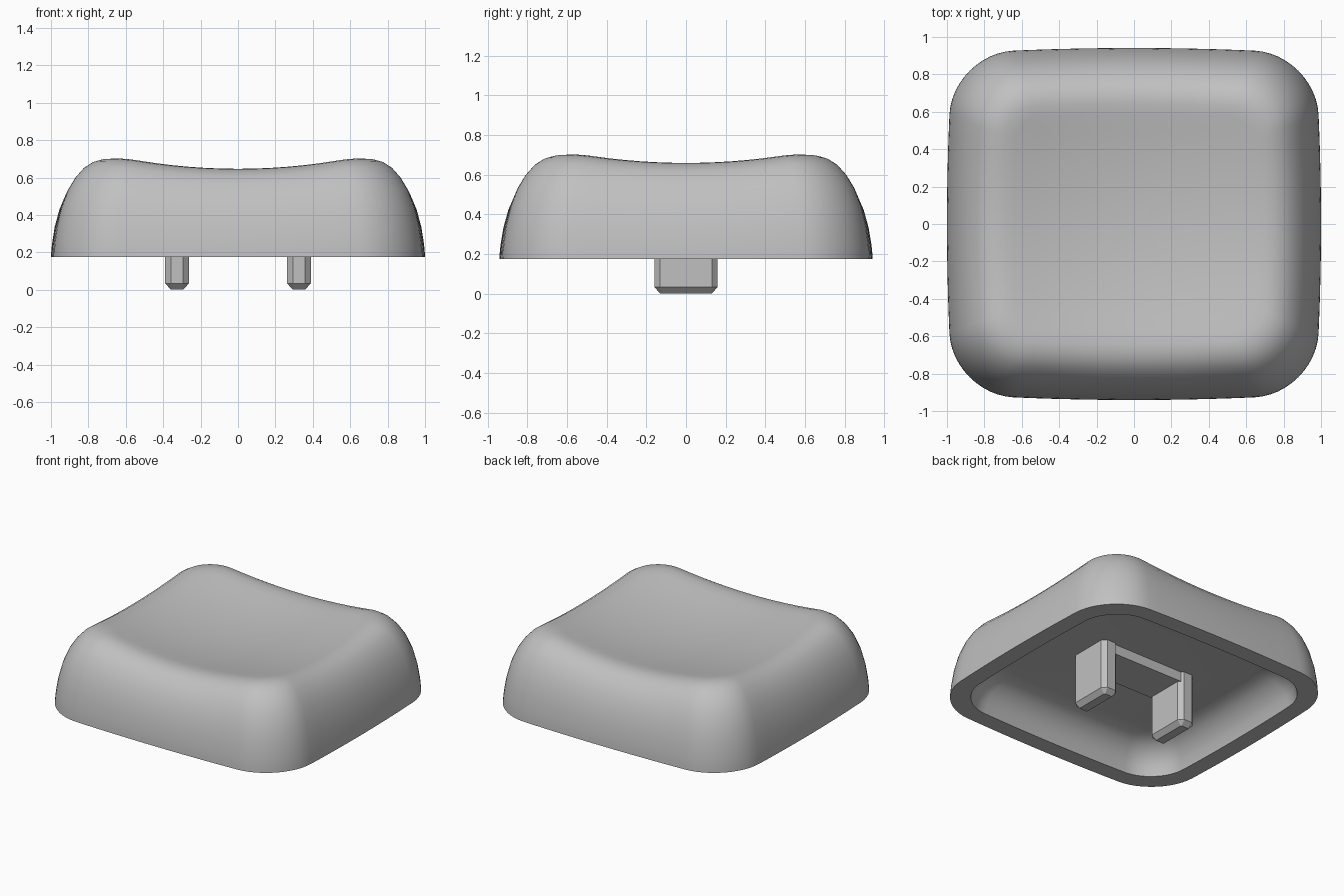
import bpy, bmesh, math

if "Cube" in bpy.data.objects:
    bpy.data.objects.remove(bpy.data.objects["Cube"])

BASE_Z = 0.175     # open underside of the cap
CEILING_Z = 0.39   # roof of the hollow

grey = bpy.data.materials.new("light_grey")
grey.diffuse_color = (0.53, 0.53, 0.53, 1)
grey.use_nodes = True
grey.node_tree.nodes["Principled BSDF"].inputs["Base Color"].default_value = grey.diffuse_color


def finish(bm, name):
    bmesh.ops.recalc_face_normals(bm, faces=bm.faces[:])
    mesh = bpy.data.meshes.new(name)
    bm.to_mesh(mesh)
    bm.free()
    obj = bpy.data.objects.new(name, mesh)
    bpy.context.collection.objects.link(obj)
    mesh.materials.append(grey)
    return obj


def outline(inset, arc=12, side=12):
    """Rounded rectangle, counter-clockwise; its sides bow less as it shrinks."""
    bow = 0.032 - 0.06 * inset
    hx, hy = 1.0 - inset - bow, 0.941 - inset - bow
    r = 0.325 - 0.55 * inset
    cx, cy = hx - r, hy - r
    corners = []
    for k, (sx, sy) in enumerate([(1, 1), (-1, 1), (-1, -1), (1, -1)]):
        angles = [math.pi / 2 * (k + i / arc) for i in range(arc + 1)]
        corners.append([(sx * cx + r * math.cos(a), sy * cy + r * math.sin(a))
                        for a in angles])
    pts = []
    for k in range(4):
        pts += corners[k]
        (x0, y0), (x1, y1) = corners[k][-1], corners[(k + 1) % 4][0]
        pts += [(x0 + (x1 - x0) * i / side, y0 + (y1 - y0) * i / side)
                for i in range(1, side)]
    return [(x * (1 + bow / hx * (1 - (y / hy) ** 2)),
             y * (1 + bow / hy * (1 - (x / hx) ** 2))) for x, y in pts]


def dish(x, y):
    """Spherical hollow in the top."""
    return 0.583 + 0.164 * (x * x + y * y)


# Cap: hollow, rings run from the ceiling down the inside, round the rim and over the top
bm = bmesh.new()
rings = []


def add_ring(points):
    rings.append([bm.verts.new(p) for p in points])


for inset, z in [(0.36, CEILING_Z), (0.28, 0.38), (0.22, 0.35), (0.17, 0.30),
                 (0.138, 0.24), (0.121, BASE_Z)]:
    add_ring([(x, y, z) for x, y in outline(inset)])

rim_heights = [dish(x, y) - BASE_Z for x, y in outline(0.30)]
for inset, f in [(0, 0), (0.002, 0.07), (0.006, 0.15), (0.02, 0.33), (0.045, 0.52),
                 (0.08, 0.69), (0.12, 0.815), (0.165, 0.91), (0.21, 0.965),
                 (0.255, 0.988), (0.30, 0.992)]:
    add_ring([(x, y, BASE_Z + f * h) for (x, y), h in zip(outline(inset), rim_heights)])

inner = outline(0.36)
for s in (1, 0.85, 0.68, 0.5, 0.33, 0.16):
    add_ring([(x * s, y * s, dish(x * s, y * s)) for x, y in inner])

for a, b in zip(rings, rings[1:]):
    for i in range(len(a)):
        j = (i + 1) % len(a)
        bm.faces.new((a[i], a[j], b[j], b[i]))
bm.faces.new(rings[0])
centre = bm.verts.new((0, 0, dish(0, 0)))
for i, v in enumerate(rings[-1]):
    bm.faces.new((v, rings[-1][(i + 1) % len(rings[-1])], centre))
cap = finish(bm, "cap_shell")
bpy.context.view_layer.objects.active = cap
cap.select_set(True)
bpy.ops.object.shade_smooth_by_angle(angle=math.radians(40))


# Stems: two prongs with chamfered upright edges and tip
def prong(name, x):
    def section(hx, hy, c, z):
        return [bm.verts.new((x + px, py, z)) for px, py in
                [(hx, hy - c), (hx - c, hy), (c - hx, hy), (-hx, hy - c),
                 (-hx, c - hy), (c - hx, -hy), (hx - c, -hy), (hx, c - hy)]]
    bm = bmesh.new()
    levels = [section(0.032, 0.128, 0.006, 0), section(0.063, 0.16, 0.03, 0.033),
              section(0.063, 0.16, 0.03, CEILING_Z + 0.01)]
    for a, b in zip(levels, levels[1:]):
        for i in range(8):
            j = (i + 1) % 8
            bm.faces.new((a[i], a[j], b[j], b[i]))
    bm.faces.new(levels[0])
    bm.faces.new(levels[-1])
    finish(bm, name)


prong("left_stem", -0.326)
prong("right_stem", 0.326)

# Raised pad joining the stems under the ceiling
bm = bmesh.new()
bmesh.ops.create_cube(bm, size=1)
for v in bm.verts:
    v.co = (v.co.x * 0.6, v.co.y * 0.29, CEILING_Z - 0.03 + v.co.z * 0.08)
finish(bm, "stem_pad")
